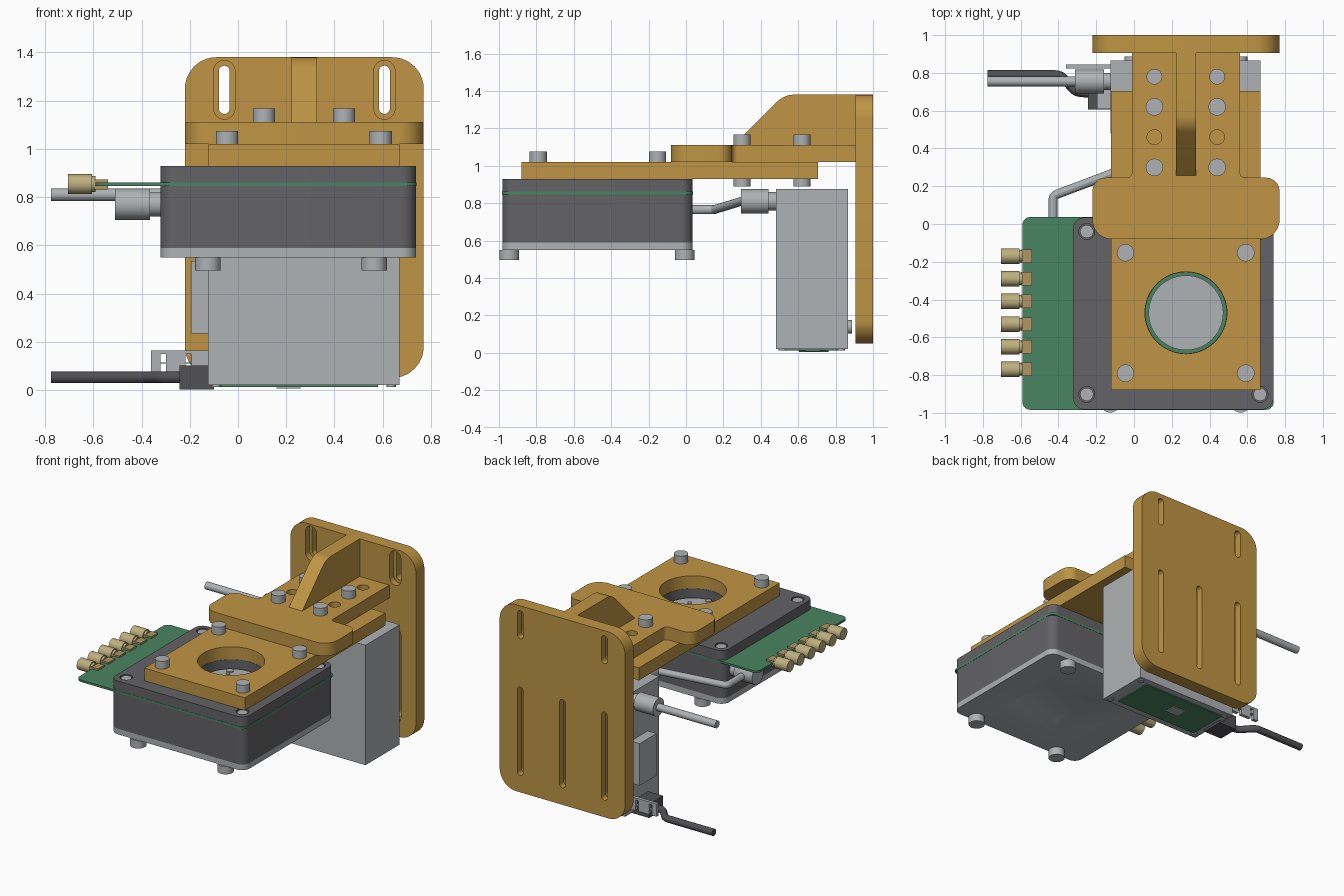
import bpy, bmesh, math
from mathutils import Vector

if "Cube" in bpy.data.objects:
    bpy.data.objects.remove(bpy.data.objects["Cube"], do_unlink=True)


def material(name, r, g, b):
    m = bpy.data.materials.new(name)
    m.use_nodes = True
    col = tuple((c / 255) ** 2.2 for c in (r, g, b)) + (1,)
    m.diffuse_color = col
    m.node_tree.nodes["Principled BSDF"].inputs["Base Color"].default_value = col
    return m


ORANGE = material("ochre_orange", 190, 148, 70)
GREY = material("light_grey", 173, 177, 179)
DARK = material("dark_grey", 99, 98, 101)
GREEN = material("board_green", 74, 132, 98)
BRASS = material("brass", 188, 174, 126)
TAN = material("pale_tan", 176, 150, 98)
BLACK = material("cable_charcoal", 82, 82, 85)
PARTS = []


def arc(a, p, b, r, steps=8):
    """Points that round the corner p between neighbours a and b."""
    d1, d2 = (a - p).normalized(), (b - p).normalized()
    half = d1.angle(d2) / 2
    start, end = p + d1 * r / math.tan(half), p + d2 * r / math.tan(half)
    c = p + (d1 + d2).normalized() * r / math.sin(half)
    return [c + (start - c).lerp(end - c, k / steps).normalized() * r
            for k in range(steps + 1)]


def outline(corners):
    """Closed 2D outline from (u, v, radius) corners."""
    pts, n = [], len(corners)
    for i, (u, v, r) in enumerate(corners):
        p = Vector((u, v))
        a, b = Vector(corners[i - 1][:2]), Vector(corners[(i + 1) % n][:2])
        pts += arc(a, p, b, r) if r else [p]
    return pts


def rrect(u0, u1, v0, v1, r=0):
    return outline([(u0, v0, r), (u1, v0, r), (u1, v1, r), (u0, v1, r)])


def slot(u, v0, v1, w):
    return rrect(u - w / 2, u + w / 2, v0, v1, w * 0.499)


def circle(u, v, r, n=32):
    return [Vector((u + r * math.cos(2 * math.pi * k / n),
                    v + r * math.sin(2 * math.pi * k / n))) for k in range(n)]


def place(axis, p, w):
    return {"x": (w, p[0], p[1]), "y": (p[0], w, p[1]), "z": (p[0], p[1], w)}[axis]


def prism(name, axis, pts, lo, hi, mat=None, top=None):
    """Extrude an outline along an axis; top gives a different end outline."""
    bm = bmesh.new()
    ring0 = [bm.verts.new(place(axis, p, lo)) for p in pts]
    ring1 = [bm.verts.new(place(axis, p, hi)) for p in (top or pts)]
    bm.faces.new(ring0)
    bm.faces.new(ring1)
    for i in range(len(pts)):
        bm.faces.new((ring0[i - 1], ring0[i], ring1[i], ring1[i - 1]))
    bmesh.ops.recalc_face_normals(bm, faces=bm.faces)
    mesh = bpy.data.meshes.new(name)
    bm.to_mesh(mesh)
    bm.free()
    ob = bpy.data.objects.new(name, mesh)
    bpy.context.collection.objects.link(ob)
    if mat:
        mesh.materials.append(mat)
        PARTS.append(ob)
    return ob


def cyl(name, axis, c, r, lo, hi, mat):
    return prism(name, axis, circle(c[0], c[1], r), lo, hi, mat)


def cut(ob, cutters):
    for c in cutters:
        m = ob.modifiers.new("cut", "BOOLEAN")
        m.operation, m.solver, m.object = "DIFFERENCE", "EXACT", c
    bpy.context.view_layer.update()
    mesh = bpy.data.meshes.new_from_object(
        ob.evaluated_get(bpy.context.evaluated_depsgraph_get()))
    ob.modifiers.clear()
    ob.data = mesh
    for c in cutters:
        bpy.data.objects.remove(c, do_unlink=True)


def tube(name, pts, r, bend, mat):
    v = [Vector(p) for p in pts]
    path = [v[0]]
    for i in range(1, len(v) - 1):
        path += arc(v[i - 1], v[i], v[i + 1], bend)
    path.append(v[-1])
    cu = bpy.data.curves.new(name, "CURVE")
    cu.dimensions, cu.bevel_depth, cu.bevel_resolution = "3D", r, 4
    cu.use_fill_caps = True
    sp = cu.splines.new("POLY")
    sp.points.add(len(path) - 1)
    for q, p in zip(sp.points, path):
        q.co = (*p, 1)
    tmp = bpy.data.objects.new(name + "_path", cu)
    bpy.context.collection.objects.link(tmp)
    bpy.context.view_layer.update()
    mesh = bpy.data.meshes.new_from_object(
        tmp.evaluated_get(bpy.context.evaluated_depsgraph_get()))
    bpy.data.objects.remove(tmp, do_unlink=True)
    mesh.materials.clear()
    mesh.materials.append(mat)
    ob = bpy.data.objects.new(name, mesh)
    bpy.context.collection.objects.link(ob)
    PARTS.append(ob)


# Back plate with adjustment slots, countersunk from the front
plate = prism("back_plate", "y", rrect(-0.22, 0.77, 0.05, 1.38, 0.13), 0.905, 1, ORANGE)
cuts = []
for x, z0, z1 in ((-0.057, 1.145, 1.345), (0.607, 1.145, 1.345),
                  (-0.057, 0.17, 0.8), (0.275, 0.17, 0.8), (0.607, 0.17, 0.8)):
    cuts.append(prism("slot_cut", "y", slot(x, z0, z1, 0.045), 0.85, 1.05))
    cuts.append(prism("sink_cut", "y", slot(x, z0 - 0.022, z1 + 0.022, 0.088), 0.85, 0.95))
cut(plate, cuts)

# T-shaped arm, gusset and lower plate
arm = prism("arm", "z", outline([
    (-0.22, -0.08, 0.1), (0.77, -0.08, 0.1), (0.77, 0.245, 0.07), (0.56, 0.245, 0.03),
    (0.56, 0.91, 0), (-0.01, 0.91, 0), (-0.01, 0.245, 0.03), (-0.22, 0.245, 0.07)]),
    1.02, 1.112, ORANGE)
cut(arm, [prism("hole_cut", "z", circle(x, y, 0.039), 0.98, 1.2)
          for x in (0.108, 0.44) for y in (0.46, 0.78)])
prism("gusset", "x", outline([(0.245, 1.1, 0), (0.91, 1.1, 0), (0.91, 1.38, 0),
                              (0.525, 1.38, 0.13)]), 0.222, 0.327, ORANGE)
lower = prism("lower_plate", "z", rrect(-0.122, 0.67, -0.88, 0.705), 0.93, 1.02, ORANGE)
cut(lower, [prism("bore_cut", "z", circle(0.275, -0.47, 0.217, 64), 0.9, 1.1)])

# Bolts through the arm and lower plate
for x in (0.108, 0.44):
    for y in (0.3, 0.62):
        cyl("arm_bolt", "z", (x, y), 0.046, 1.11, 1.167, GREY)
        cyl("arm_nut", "z", (x, y), 0.046, 0.89, 0.93, GREY)
for x in (-0.045, 0.592):
    for y in (-0.79, -0.152):
        cyl("plate_bolt", "z", (x, y), 0.046, 1.02, 1.075, GREY)

# Sensor housing with bore and corner screw pockets
housing = prism("housing", "z", rrect(-0.322, 0.738, -0.982, 0.035, 0.06), 0.59, 0.93, DARK)
corners = [(x, y) for x in (-0.25, 0.667) for y in (-0.902, -0.04)]
cuts = [prism("pocket_cut", "z", circle(x, y, 0.042), 0.905, 1) for x, y in corners]
cuts.append(prism("bore_cut", "z", circle(0.275, -0.47, 0.215, 64), 0.85, 1))
cut(housing, cuts)
for c in corners:
    cyl("housing_screw", "z", c, 0.035, 0.9, 0.925, GREY)
prism("circuit_board", "z", rrect(-0.59, 0.7395, -0.9835, 0.0365, 0.04), 0.846, 0.861, GREEN)

# Round sensor face inside the bore
prism("sensor_disc", "z", circle(0.275, -0.47, 0.198, 64), 0.855, 0.872, GREY)
for dx, dy, r in ((-0.1, 0.13, 0.024), (0.1, 0.13, 0.024), (0, 0, 0.017), (-0.085, 0.085, 0.013),
                  (0.085, 0.085, 0.013), (-0.085, -0.085, 0.013), (0.085, -0.085, 0.013),
                  (0, -0.178, 0.02)):
    cyl("sensor_pin", "z", (0.275 + dx, -0.47 + dy), r, 0.87, 0.879, GREY)

# Bottom cover with tapered square recess
cover = prism("bottom_cover", "z", rrect(-0.322, 0.738, -0.982, 0.035, 0.06), 0.55, 0.59, GREY)
cut(cover, [prism("recess_cut", "z", rrect(0, 0.58, -0.8, -0.2), 0.54, 0.584,
                  top=rrect(0.11, 0.47, -0.68, -0.32))])
for x in (-0.125, 0.565):
    for y in (-0.945, -0.007):
        cyl("cover_bolt", "z", (x, y), 0.053, 0.495, 0.55, GREY)

# Row of coaxial sockets on the board edge
for i in range(6):
    y = -0.17 - 0.12 * i
    cyl("socket", "x", (y, 0.854), 0.041, -0.705, -0.605, BRASS)
    cyl("socket_neck", "x", (y, 0.854), 0.033, -0.61, -0.59, BRASS)
    prism("socket_base", "x", rrect(y - 0.036, y + 0.036, 0.832, 0.874), -0.595, -0.54, TAN)

# Power unit box with its underside board
prism("unit_box", "z", rrect(-0.125, 0.67, 0.48, 0.865), 0.02, 0.875, GREY)
prism("unit_board", "z", rrect(-0.07, 0.58, 0.53, 0.82), 0.013, 0.021, GREEN)
prism("unit_chip", "z", rrect(0.16, 0.26, 0.64, 0.72), 0.007, 0.014, GREY)
for x in (-0.09, 0.635):
    for y in (0.515, 0.83):
        cyl("unit_screw", "z", (x, y), 0.02, 0.012, 0.021, GREY)
for x in (-0.015, 0.565):
    cyl("rear_screw", "y", (x, 0.138), 0.036, 0.86, 0.888, GREY)

# Side panel, strain bracket and dark plug
prism("side_panel", "x", rrect(0.61, 0.8, 0.235, 0.535), -0.195, -0.12, GREY)
bracket = prism("strain_bracket", "y", rrect(-0.36, -0.12, 0.075, 0.165), 0.822, 0.845, GREY)
cut(bracket, [prism("window_cut", "y", rrect(x - 0.012, x + 0.012, z - 0.018, z + 0.018), 0.8, 0.9)
              for x in (-0.31, -0.205) for z in (0.132, 0.092)])
prism("dark_plug", "z", rrect(-0.243, -0.1, 0.605, 0.762), 0.003, 0.102, BLACK)
tube("dark_cable", [(-0.775, 0.79, 0.053), (-0.39, 0.79, 0.053), (-0.31, 0.7, 0.053),
                    (-0.22, 0.69, 0.053)], 0.024, 0.06, BLACK)

# Straight lead from the box side
cyl("lead_collar", "x", (0.755, 0.81), 0.063, -0.312, -0.16, GREY)
cyl("lead_neck", "x", (0.755, 0.81), 0.045, -0.165, -0.12, GREY)
cyl("lead_cable", "x", (0.755, 0.81), 0.026, -0.775, -0.3, GREY)

# Bent link lead between housing and box
cyl("side_collar", "x", (-0.08, 0.77), 0.065, -0.51, -0.365, GREY)
cyl("side_neck", "x", (-0.08, 0.77), 0.05, -0.37, -0.32, GREY)
cyl("front_collar", "y", (0.05, 0.81), 0.065, 0.295, 0.44, GREY)
cyl("front_neck", "y", (0.05, 0.81), 0.05, 0.435, 0.48, GREY)
tube("link_cable", [(-0.428, -0.08, 0.765), (-0.428, 0.15, 0.765), (0.05, 0.33, 0.82)],
     0.024, 0.03, GREY)

# Smooth round surfaces, keep hard edges
bpy.ops.object.select_all(action="DESELECT")
for ob in PARTS:
    ob.select_set(True)
bpy.context.view_layer.objects.active = PARTS[0]
bpy.ops.object.shade_smooth_by_angle(angle=math.radians(30))
